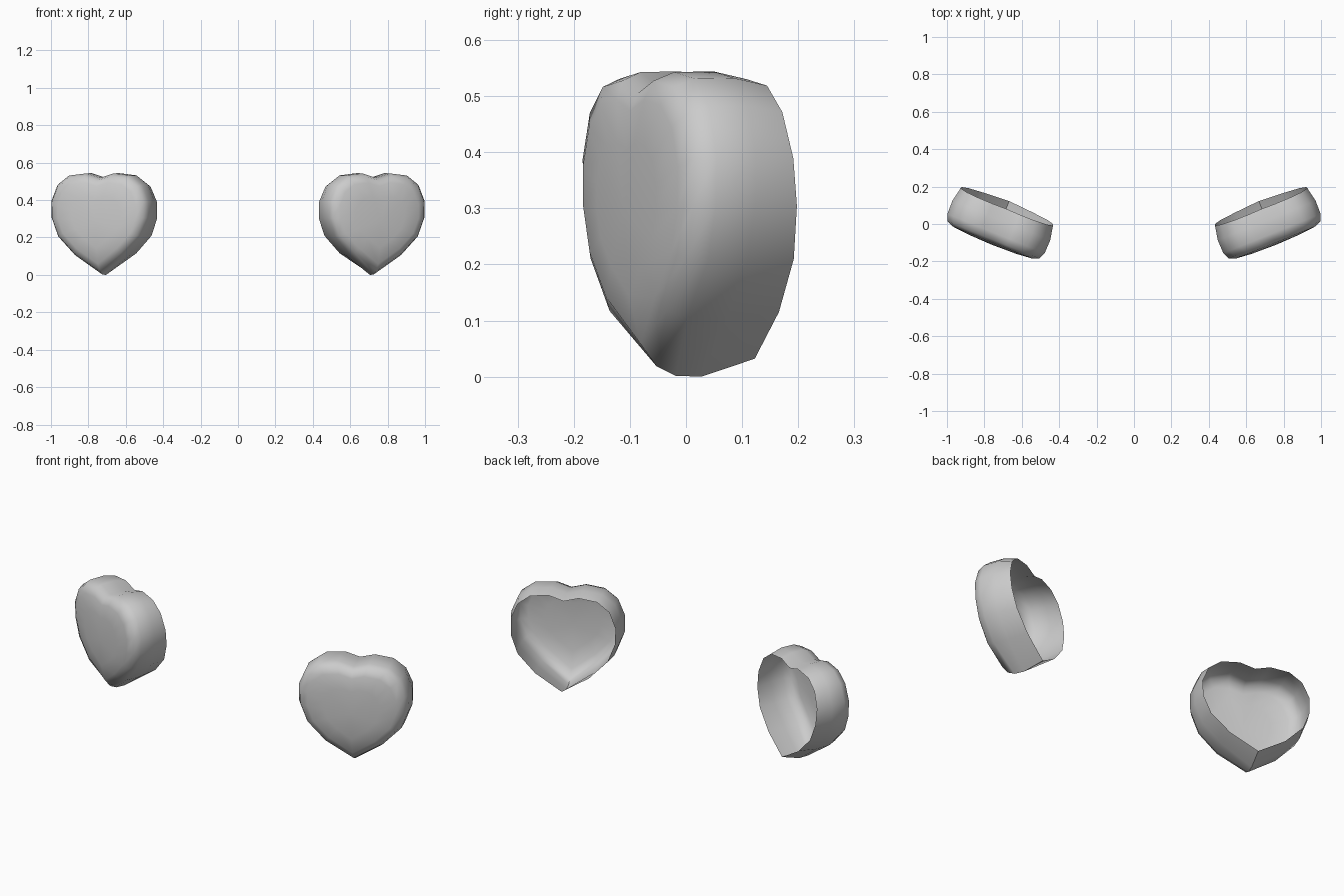
import bpy
import bmesh
import math
from mathutils import Matrix, Vector

cube = bpy.data.objects.get("Cube")
if cube:
    bpy.data.objects.remove(cube, do_unlink=True)

# Single plain grey
grey = bpy.data.materials.new("plain_grey")
grey.use_nodes = True
colour = (0.6, 0.6, 0.6, 1)
grey.diffuse_color = colour
grey.node_tree.nodes["Principled BSDF"].inputs["Base Color"].default_value = colour

# Half outline of the heart, from cleft round to tip (width, height)
HALF = [(0, 0.52), (0.08, 0.544), (0.18, 0.532), (0.246, 0.482), (0.282, 0.395),
        (0.28, 0.305), (0.242, 0.205), (0.145, 0.105), (0, 0)]
OUTLINE = HALF + [(-u, z) for u, z in reversed(HALF[1:-1])]
TIP = len(HALF) - 1
MID = 0.29

# Rings from open back rim to domed front (depth, scale, extra depth at tip)
RINGS = [(0.105, 0.945, 0), (0.02, 1, 0.01), (-0.055, 0.995, 0.035),
         (-0.092, 0.935, 0.035), (-0.107, 0.8, 0.02), (-0.115, 0.5, 0.005)]


def heart_shell(name, side):
    bm = bmesh.new()
    rings = []
    for r, (depth, scale, tip_shift) in enumerate(RINGS):
        ring = []
        for i, (u, z) in enumerate(OUTLINE):
            height = MID + (z - MID) * scale
            v = depth + (tip_shift if i == TIP else 0)
            if r == 0:  # the rim leans slightly forward at the top
                v -= 0.085 * (z - 0.32)
                if i == TIP:
                    height += 0.016
            ring.append(bm.verts.new((u * scale, v, height)))
        rings.append(ring)
    n = len(OUTLINE)
    for a, b in zip(rings, rings[1:]):
        for i in range(n):
            j = (i + 1) % n
            bm.faces.new((a[i], a[j], b[j], b[i]))
    centre = bm.verts.new((0, -0.119, MID))
    for i in range(n):
        bm.faces.new((rings[-1][i], rings[-1][(i + 1) % n], centre))
    # Turn the outer edge backwards and move out to its side
    turn = Matrix.Rotation(side * math.radians(22), 4, "Z")
    bm.transform(Matrix.Translation(Vector((side * 0.717, 0, 0))) @ turn)
    # Point all faces outwards
    bm.normal_update()
    if centre.link_faces[0].normal.y > 0:
        bmesh.ops.reverse_faces(bm, faces=bm.faces[:])
    mesh = bpy.data.meshes.new(name)
    bm.to_mesh(mesh)
    bm.free()
    mesh.materials.append(grey)
    obj = bpy.data.objects.new(name, mesh)
    bpy.context.collection.objects.link(obj)
    bpy.ops.object.select_all(action="DESELECT")
    obj.select_set(True)
    bpy.context.view_layer.objects.active = obj
    bpy.ops.object.shade_smooth_by_angle(angle=math.radians(55))


heart_shell("left_heart_shell", 1)
heart_shell("right_heart_shell", -1)
